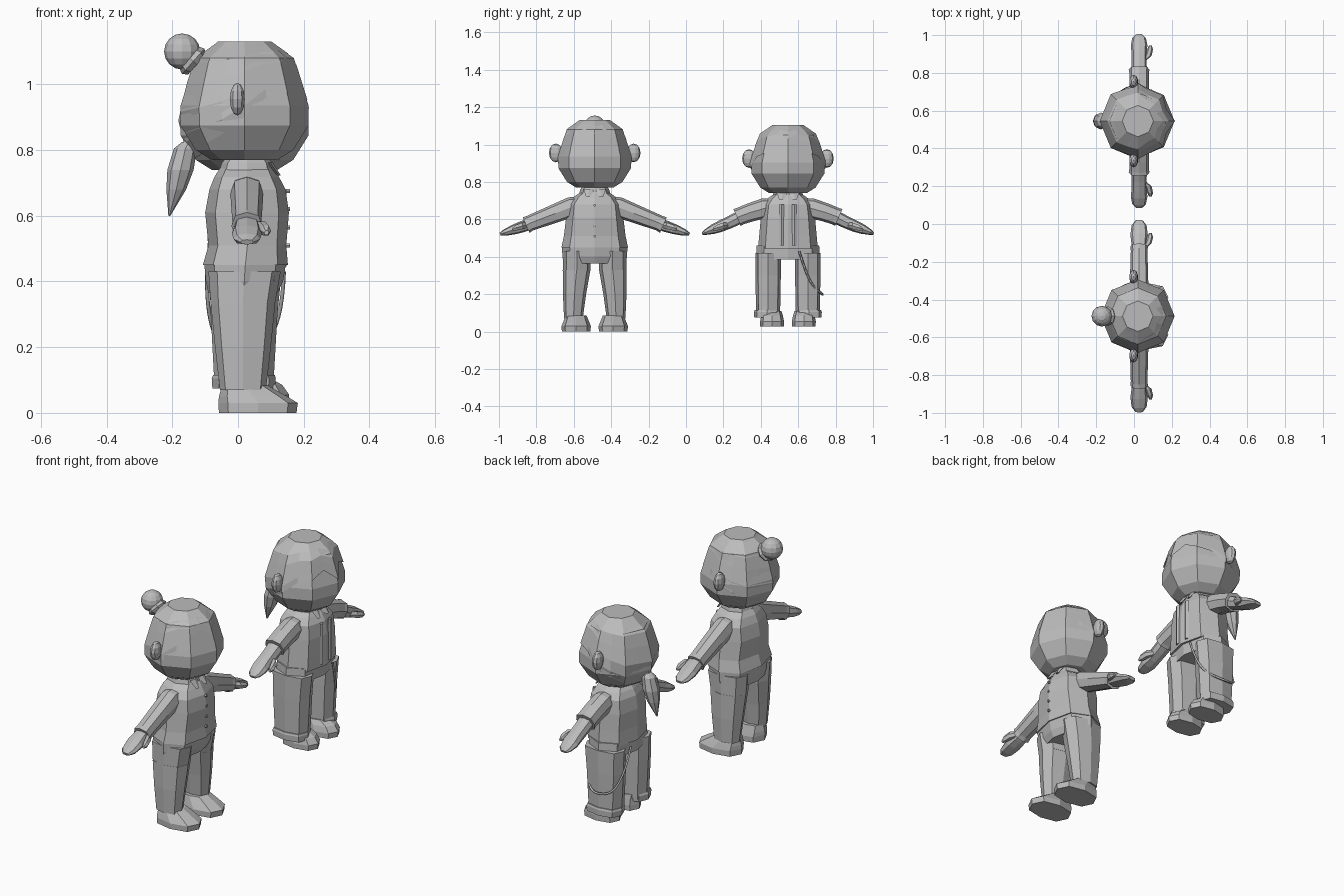
import bpy, bmesh, math
from mathutils import Vector

if "Cube" in bpy.data.objects:
    bpy.data.objects.remove(bpy.data.objects["Cube"])

grey = bpy.data.materials.new("plain_grey")
grey.diffuse_color = (0.5, 0.5, 0.5, 1)
grey.use_nodes = True
grey.node_tree.nodes["Principled BSDF"].inputs["Base Color"].default_value = grey.diffuse_color
X, Y, Z = Vector((1, 0, 0)), Vector((0, 1, 0)), Vector((0, 0, 1))


def make(name, bm):
    bmesh.ops.recalc_face_normals(bm, faces=bm.faces[:])
    me = bpy.data.meshes.new(name)
    bm.to_mesh(me)
    bm.free()
    me.materials.append(grey)
    ob = bpy.data.objects.new(name, me)
    bpy.context.collection.objects.link(ob)
    return ob


def skin(name, rings, caps=True):
    """Bridge equal-length loops of points."""
    bm = bmesh.new()
    loops = [[bm.verts.new(p) for p in r] for r in rings]
    n = len(loops[0])
    for a, b in zip(loops, loops[1:]):
        for i in range(n):
            j = (i + 1) % n
            bm.faces.new((a[i], a[j], b[j], b[i]))
    bm.faces.new(loops[0])
    if caps:
        bm.faces.new(loops[-1])
    return make(name, bm)


def loft(name, rings, u=X, v=Y, n=8, e=0.8):
    """Rings of (centre, half size along u, half size along v)."""
    def p(c, a, b, t):
        k, s = math.cos(t), math.sin(t)
        k = math.copysign(abs(k) ** e, k) if abs(k) > 1e-6 else 0
        s = math.copysign(abs(s) ** e, s) if abs(s) > 1e-6 else 0
        return Vector(c) + u * a * k + v * b * s
    return skin(name, [[p(c, a, b, 2 * math.pi * i / n) for i in range(n)] for c, a, b in rings])


def stack(name, y, rows, **kw):
    """Upright loft from rows of (z, x min, x max, half width)."""
    return loft(name, [((((a + b) / 2), y, z), (b - a) / 2, h) for z, a, b, h in rows], **kw)


def ball(name, c, size, seg=12, rings=8):
    bm = bmesh.new()
    bmesh.ops.create_uvsphere(bm, u_segments=seg, v_segments=rings, radius=1)
    for v in bm.verts:
        v.co = Vector(c) + Vector(v.co[i] * size[i] for i in range(3))
    return make(name, bm)


def tube(name, pts, r):
    cu = bpy.data.curves.new(name, 'CURVE')
    cu.dimensions = '3D'
    cu.bevel_depth, cu.bevel_resolution, cu.resolution_u = r, 0, 4
    sp = cu.splines.new('NURBS')
    sp.points.add(len(pts) - 1)
    for q, c in zip(sp.points, pts):
        q.co = (*c, 1)
    sp.use_endpoint_u = True
    cu.materials.append(grey)
    ob = bpy.data.objects.new(name, cu)
    bpy.context.collection.objects.link(ob)


HEAD = [(1.13, .08), (1.08, .15), (.935, .195), (.875, .195), (.80, .148), (.77, .10)]
HAIRLINE = [.95, 1.01, .975, .96, .90, .85, .82, .81, .80]


def radius(z):
    for (z1, r1), (z0, r0) in zip(HEAD, HEAD[1:]):
        if z >= z0:
            return r0 + (r1 - r0) * min(1, (z - z0) / (z1 - z0))
    return HEAD[-1][1]


def head(tag, y, dz, puff):
    skull = [((.02, y, z + dz), r, r) for z, r in HEAD]
    loft(tag + "_head", skull, e=1)
    # Hair cap: follows the skull down to a zigzag hairline
    rings = []
    for k in range(6):
        ring = []
        for i in range(16):
            t = math.pi * i / 8
            low = HAIRLINE[min(i, 16 - i)]
            z = 1.13 + (low - 1.13) * (0, .2, .4, .65, .85, 1)[k]
            r = radius(z) * puff * (math.cos(math.pi / 8) if i % 2 else 1)
            ring.append((.02 + r * math.cos(t), y + r * math.sin(t), z + dz + (puff - 1) * .12))
        rings.append(ring)
    skin(tag + "_hair", rings, caps=False)
    for s in (-1, 1):
        ball(tag + "_ear", (-.002, y + s * .208, .955 + dz), (.024, .037, .05), 10, 6)


def arm(tag, y, sleeve, hand, thumb):
    for s in (-1, 1):
        v = Vector((0, s * .40, .917))
        for part, rows in (("sleeve", sleeve), ("hand", hand)):
            loft(f"{tag}_{part}", [((.027, y + s * o, z), a, b) for o, z, a, b in rows], u=X, v=v)
        loft(tag + "_thumb", [((x, y + s * o, z), r, r * 1.1) for x, o, z, r in thumb], u=X, v=Z, n=6, e=1)


def collar(tag, y, z):
    stack(tag + "_neck", y, [(z - .06, -.035, .09, .062), (z + .06, -.035, .09, .062)])
    stack(tag + "_collar", y, [(z - .02, -.058, .112, .085), (z + .008, -.05, .105, .077), (z + .02, -.04, .095, .068)])
    for s in (-1, 1):
        loft(tag + "_collar_point", [((.098, y + s * .03, z + .01), .008, .03),
                                     ((.125, y + s * .035, z - .03), .006, .012)], n=4, e=1)


# ---------- Figure with the bun ----------
yA = -.488
head("bun_figure", yA, 0, 1.008)
ball("hair_bun", (-.17, yA, 1.10), (.055, .055, .055))
d = Vector((.75, 0, -.66))
w = Vector((.66, 0, .75))
loft("bun_tie", [(Vector((-.17, yA, 1.10)) + d * k, r, r) for k, r in ((.03, .045), (.045, .052), (.06, .04))],
     u=w, v=Y, e=1)
collar("bun_figure", yA, .752)
stack("long_shirt", yA, [(.45, -.107, .152, .178), (.51, -.09, .147, .165), (.61, -.10, .155, .153),
                         (.68, -.087, .145, .144), (.718, -.072, .125, .115), (.745, -.055, .11, .075)])
stack("tapered_hips", yA, [(.365, -.09, .12, .165), (.40, -.098, .137, .173), (.46, -.103, .147, .175)])
for z in (.51, .565, .62, .675):
    loft("shirt_button", [((.146, yA, z), .007, .007), ((.158, yA, z), .007, .007)], u=Y, v=Z, n=6, e=1)
arm("bun_figure", yA,
    [(.07, .675, .045, .05), (.12, .667, .05, .055), (.21, .632, .048, .05), (.345, .58, .044, .042),
     (.367, .569, .047, .045)],
    [(.34, .578, .036, .03), (.38, .563, .04, .031), (.43, .546, .046, .027), (.48, .529, .04, .018),
     (.506, .52, .02, .008)],
    [(.05, .36, .57, .014), (.075, .385, .565, .018), (.085, .42, .555, .016), (.087, .44, .548, .007)])
for s in (-1, 1):
    stack("tapered_leg", yA + s * .096, [(.43, -.09, .13, .074), (.33, -.083, .112, .074)])
    loft("tapered_leg_lower", [((.015, yA + s * .097, .33), .098, .074), ((.015, yA + s * .108, .2), .085, .062),
                               ((.015, yA + s * .114, .07), .07, .05)])
    stack("plain_shoe", yA + s * .099, [(0, -.058, .178, .077), (.03, -.06, .182, .078), (.05, -.058, .15, .07),
                                        (.085, -.048, .088, .056)])

# ---------- Figure with the ponytail ----------
yB = .545
head("ponytail_figure", yB, -.03, 1.035)
loft("ponytail", [((-.15, yB, .825), .02, .018), ((-.16, yB, .805), .035, .036), ((-.175, yB, .74), .04, .045),
                  ((-.188, yB, .68), .03, .034), ((-.209, yB, .60), .003, .003)], n=8, e=1)
loft("ponytail_tie", [((-.165, yB, .815), .02, .02), ((-.12, yB, .845), .02, .02)], u=Z, v=Y, e=1)
collar("ponytail_figure", yB, .735)
stack("short_shirt", yB, [(.445, -.095, .147, .16), (.52, -.092, .147, .153), (.61, -.094, .147, .145),
                          (.68, -.084, .138, .135), (.712, -.068, .12, .108), (.735, -.05, .105, .075)])
# Open shirt edges on the chest
for s in (-1, 1):
    loft("shirt_edge", [((.14, yB + s * .035, z), .008, .014) for z in (.46, .62, .68)], n=4, e=1)
stack("wide_trouser_hips", yB, [(.385, -.088, .13, .172), (.46, -.088, .135, .167)])
arm("ponytail_figure", yB,
    [(.07, .665, .045, .05), (.12, .66, .052, .055), (.20, .637, .052, .05), (.255, .617, .052, .047),
     (.272, .61, .055, .049)],
    [(.24, .62, .042, .036), (.31, .585, .04, .033), (.36, .563, .04, .031), (.40, .547, .044, .026),
     (.44, .531, .036, .015), (.458, .522, .018, .007)],
    [(.05, .32, .57, .014), (.075, .345, .565, .018), (.085, .38, .555, .016), (.087, .40, .548, .007)])
for s in (-1, 1):
    stack("wide_trouser_leg", yB + s * .106, [(.42, -.087, .132, .068), (.30, -.083, .12, .068),
                                              (.09, -.072, .108, .064)], e=.7)
    stack("trouser_cuff", yB + s * .113, [(.115, -.076, .112, .064), (.105, -.08, .115, .068),
                                          (.075, -.078, .114, .067)], e=.7)
    stack("small_shoe", yB + s * .085, [(.027, -.045, .153, .063), (.055, -.045, .156, .064),
                                        (.085, -.042, .135, .058), (.11, -.04, .09, .05)])
# Chain hanging from the hip in a U around the outer leg
tube("hip_chain", [(.14, yB + .06, .43), (.137, yB + .085, .35), (.118, yB + .12, .25), (.07, yB + .18, .2),
                   (0, yB + .19, .195), (-.06, yB + .17, .21), (-.085, yB + .13, .27), (-.095, yB + .09, .35),
                   (-.095, yB + .06, .43)], .006)
